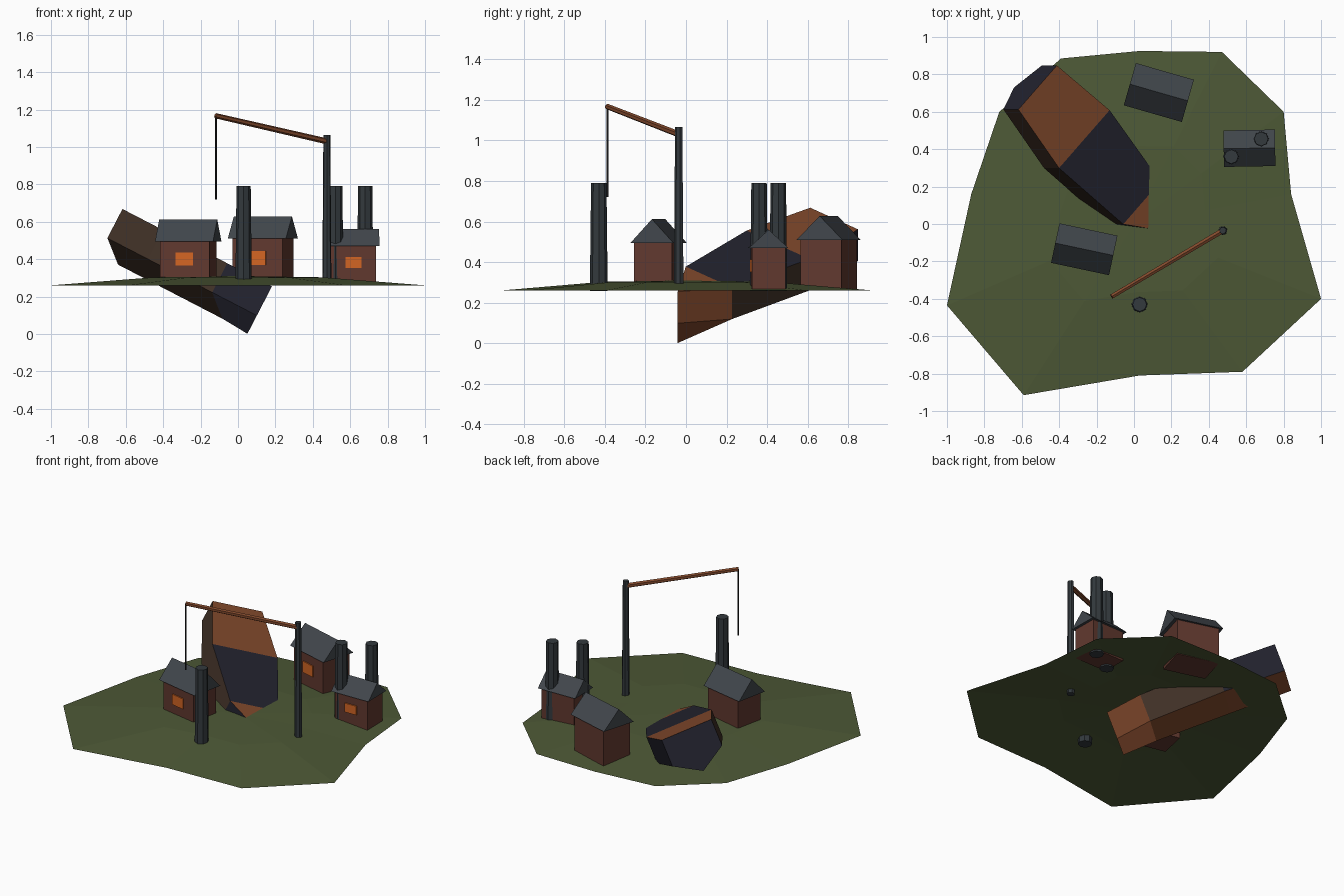
import bpy, bmesh, math
from mathutils import Vector, Matrix

cube = bpy.data.objects.get("Cube")
if cube:
    bpy.data.objects.remove(cube, do_unlink=True)


def material(name, *rgb):
    m = bpy.data.materials.new(name)
    m.use_nodes = True
    m.diffuse_color = (*rgb, 1)
    node = next(n for n in m.node_tree.nodes if n.type == 'BSDF_PRINCIPLED')
    node.inputs["Base Color"].default_value = (*rgb, 1)
    node.inputs["Roughness"].default_value = 0.9
    return m


GRASS = material("moss green", 0.075, 0.1, 0.037)
RUST = material("rust orange", 0.22, 0.066, 0.025)
NAVY = material("dark navy", 0.017, 0.017, 0.028)
BROWN = material("dark brown", 0.055, 0.032, 0.021)
SLATE = material("slate grey", 0.053, 0.062, 0.072)
STEEL = material("steel grey", 0.033, 0.041, 0.047)
BRICK = material("brick red", 0.12, 0.04, 0.028)
GLOW = material("window orange", 0.65, 0.13, 0.017)
BLACK = material("cable black", 0.013, 0.013, 0.015)


def finish(name, bm, *mats, fix_normals=True):
    if fix_normals:
        bmesh.ops.recalc_face_normals(bm, faces=bm.faces)
    mesh = bpy.data.meshes.new(name)
    bm.to_mesh(mesh)
    bm.free()
    for m in mats:
        mesh.materials.append(m)
    ob = bpy.data.objects.new(name, mesh)
    bpy.context.scene.collection.objects.link(ob)
    return ob


def box(name, size, matrix, mat):
    bm = bmesh.new()
    bmesh.ops.create_cube(bm, size=1, matrix=matrix @ Matrix.Diagonal((*size, 1)))
    return finish(name, bm, mat)


def rod(name, start, end, r1, r2, sides, mat):
    a, b = Vector(start), Vector(end)
    turn = (b - a).to_track_quat('Z', 'Y').to_matrix().to_4x4()
    bm = bmesh.new()
    bmesh.ops.create_cone(bm, cap_ends=True, segments=sides, radius1=r1, radius2=r2,
                          depth=(b - a).length,
                          matrix=Matrix.Translation((a + b) / 2) @ turn)
    return finish(name, bm, mat)


# Ground: a low open mound with an irregular rim
rim = [(0.03, 0.925), (0.47, 0.92), (0.8, 0.6), (0.84, 0.16), (1.0, -0.4), (0.58, -0.79),
       (0.03, -0.81), (-0.59, -0.915), (-1.0, -0.435), (-0.87, 0.16), (-0.72, 0.6), (-0.39, 0.885)]
bm = bmesh.new()
outer = [bm.verts.new((x, y, 0.26)) for x, y in rim]
inner = [bm.verts.new((x * 0.45, y * 0.45, 0.303)) for x, y in rim]
apex = bm.verts.new((0, 0, 0.31))
for i in range(len(rim)):
    j = (i + 1) % len(rim)
    bm.faces.new((outer[j], outer[i], inner[i], inner[j]))
    bm.faces.new((inner[j], inner[i], apex))
finish("ground", bm, GRASS, fix_normals=False)

# Wrecked hull: five-sided section swept along a tilted axis to a sharp bow
up = Vector((0.46, 0, 0.888)).normalized()
across = Vector((0.62, 0.71, -0.321)).normalized()
along = across.cross(up) * -1
if along.x < 0:
    along.negate()
origin = Vector((-0.515, 0.73, 0.615))
SIDE, KEEL = 0.175, 0.275


def hull_point(f, w, d):
    return origin + along * f + across * w - up * d


bm = bmesh.new()
rings = []
for f, half in [(0, 0.165), (0.394, 0.217), (0.88, 0.16)]:
    section = [(-half, 0), (half, 0), (half, SIDE), (0, KEEL), (-half, SIDE)]
    rings.append([bm.verts.new(hull_point(f, w, d)) for w, d in section])
top, mid, foot = [bm.verts.new(hull_point(1.1, 0, d)) for d in (0, SIDE, KEEL + 0.01)]
rings.append([top, top, mid, foot, mid])
# per section: deck, left side, left bottom, right bottom, right side
# (0 rust, 1 navy, 2 brown)
paint = [(0, 1, 0, 2, 2), (1, 2, 0, 2, 2), (0, 0, 0, 1, 1)]
for s, colours in enumerate(paint):
    for k, colour in enumerate(colours):
        n = (k + 1) % 5
        corners = [rings[s][k], rings[s][n], rings[s + 1][n], rings[s + 1][k]]
        face = bm.faces.new(list(dict.fromkeys(corners)))
        face.material_index = colour
bm.faces.new(rings[0]).material_index = 1
finish("wrecked_hull", bm, RUST, NAVY, BROWN)


# Houses: brick body, gabled roof with overhang, glowing front window
def house(name, x, y, angle, body, roof, eave, ridge, window, window_z):
    place = Matrix.Translation((x, y, 0)) @ Matrix.Rotation(math.radians(angle), 4, 'Z')
    floor = 0.268
    box(name + "_body", (*body, eave + 0.01 - floor),
        place @ Matrix.Translation((0, 0, (eave + 0.01 + floor) / 2)), BRICK)
    l, w = roof[0] / 2, roof[1] / 2
    bm = bmesh.new()
    ends = [[bm.verts.new(place @ Vector(p)) for p in
             ((sx, -w, eave), (sx, w, eave), (sx, 0, ridge))] for sx in (-l, l)]
    for tri in ends:
        bm.faces.new(tri)
    for k in range(3):
        n = (k + 1) % 3
        bm.faces.new((ends[0][k], ends[0][n], ends[1][n], ends[1][k]))
    finish(name + "_roof", bm, SLATE)
    box(name + "_window", (window[0], 0.008, window[1]),
        place @ Matrix.Translation((0, -body[1] / 2 - 0.003, window_z)), GLOW)


house("front_house", -0.266, -0.135, -12, (0.27, 0.19), (0.317, 0.216), 0.495, 0.612, (0.095, 0.07), 0.4)
house("back_house", 0.133, 0.703, -16, (0.28, 0.21), (0.323, 0.235), 0.51, 0.628, (0.095, 0.075), 0.407)
house("side_house", 0.617, 0.405, 1, (0.24, 0.165), (0.275, 0.195), 0.47, 0.56, (0.085, 0.06), 0.382)

# Chimneys
for name, x, y in [("front_chimney", 0.03, -0.43), ("side_chimney_near", 0.52, 0.36),
                   ("side_chimney_far", 0.68, 0.455)]:
    rod(name, (x, y, 0.258), (x, y, 0.79), 0.044, 0.038, 8, STEEL)

# Crane: mast, boom and hanging cable
rod("crane_mast", (0.475, -0.035, 0.27), (0.475, -0.035, 1.065), 0.025, 0.019, 7, STEEL)
rod("crane_boom", (0.475, -0.035, 1.03), (-0.12, -0.388, 1.167), 0.016, 0.014, 6, RUST)
rod("crane_cable", (-0.118, -0.387, 1.165), (-0.118, -0.387, 0.72), 0.005, 0.005, 5, BLACK)
